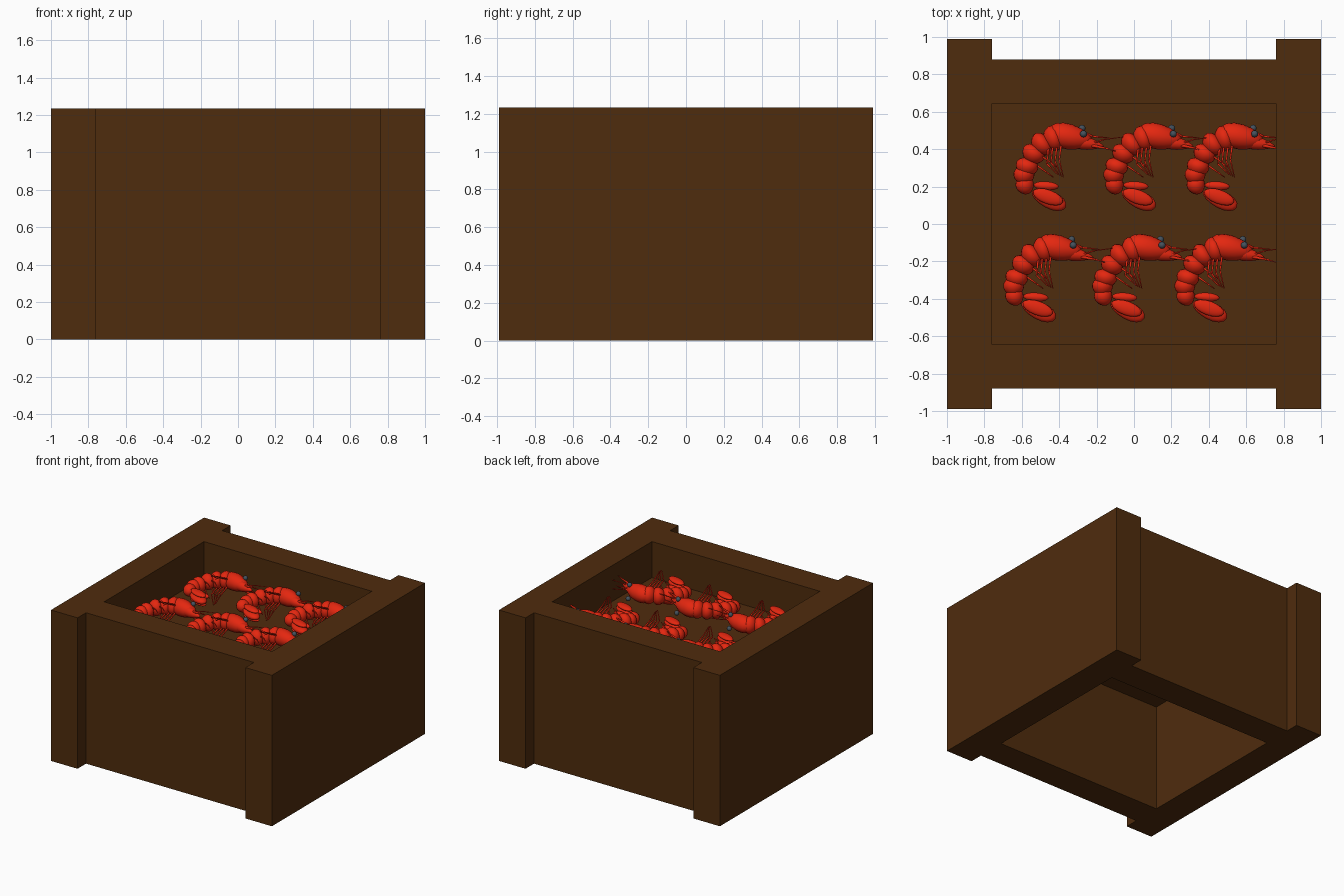
import bpy, bmesh, math
from mathutils import Matrix, Vector

if "Cube" in bpy.data.objects:
    bpy.data.objects.remove(bpy.data.objects["Cube"])


def material(name, rgb):
    m = bpy.data.materials.new(name)
    m.diffuse_color = (*rgb, 1)
    m.use_nodes = True
    m.node_tree.nodes["Principled BSDF"].inputs["Base Color"].default_value = m.diffuse_color
    return m


wood = material("dark_wood", (0.078, 0.025, 0.004))
red = material("shell_red", (0.78, 0.02, 0.005))
grey = material("eye_grey", (0.06, 0.085, 0.11))


def box(name, x0, x1, y0, y1, z0, z1):
    bm = bmesh.new()
    bmesh.ops.create_cube(bm, size=1)
    for v in bm.verts:
        v.co = Vector(((x0 + x1) / 2 + v.co.x * (x1 - x0),
                       (y0 + y1) / 2 + v.co.y * (y1 - y0),
                       (z0 + z1) / 2 + v.co.z * (z1 - z0)))
    me = bpy.data.meshes.new(name)
    bm.to_mesh(me)
    bm.free()
    me.materials.append(wood)
    bpy.context.collection.objects.link(bpy.data.objects.new(name, me))


# Crate: two long side walls, two inset end walls, raised floor
H = 1.235
box("left_wall", -1, -0.76, -0.99, 0.99, 0, H)
box("right_wall", 0.76, 1, -0.99, 0.99, 0, H)
box("front_wall", -0.76, 0.76, -0.88, -0.645, 0, H)
box("back_wall", -0.76, 0.76, 0.645, 0.88, 0, H)
box("raised_floor", -0.76, 0.76, -0.645, 0.645, 0.88, 0.94)

bm = bmesh.new()


def blob(x, y, z, rx, ry, rz, deg=0, mat=0, taper=0.0, seg=16):
    """Ellipsoid turned about z; taper narrows its +x end."""
    res = bmesh.ops.create_uvsphere(bm, u_segments=seg, v_segments=seg * 5 // 8, radius=1)
    m = (Matrix.Translation((x, y, z)) @ Matrix.Rotation(math.radians(deg), 4, 'Z')
         @ Matrix.Diagonal((rx, ry, rz, 1)))
    for v in res["verts"]:
        k = 1 - taper * v.co.x
        v.co = m @ Vector((v.co.x, v.co.y * k, v.co.z * k))
        for f in v.link_faces:
            f.material_index = mat


def limb(points, r0, r1):
    """Thin tapered rod along a polyline."""
    pts = [Vector(p) for p in points]
    n = len(pts) - 1
    for i in range(n):
        a, b = pts[i], pts[i + 1]
        d = b - a
        m = Matrix.Translation((a + b) / 2) @ d.to_track_quat('Z', 'Y').to_matrix().to_4x4()
        bmesh.ops.create_cone(bm, cap_ends=True, segments=6, depth=d.length,
                              radius1=r0 + (r1 - r0) * i / n,
                              radius2=r0 + (r1 - r0) * (i + 1) / n, matrix=m)


# Head shell and pointed snout
ZC = 1.08
blob(-0.345, 0.466, ZC, 0.125, 0.068, 0.066, -12, taper=0.2)
blob(-0.245, 0.43, ZC, 0.085, 0.034, 0.036, -10, taper=0.5)
limb([(-0.30, 0.50, ZC), (-0.22, 0.468, ZC), (-0.13, 0.46, ZC)], 0.012, 0.002)

# Curled abdomen rings: x, y, z, width, turn
for x, y, z, r, deg in [(-0.435, 0.457, 1.08, 0.069, 18), (-0.495, 0.425, 1.075, 0.067, 38),
                        (-0.54, 0.373, 1.07, 0.063, 56), (-0.573, 0.305, 1.06, 0.061, 76),
                        (-0.588, 0.26, 1.055, 0.056, 92), (-0.583, 0.207, 1.05, 0.049, 112)]:
    blob(x, y, z, 0.05, r, r, deg, taper=-0.12)

# Tail fan
blob(-0.455, 0.132, 1.05, 0.1, 0.047, 0.028, -25, taper=-0.15)
blob(-0.47, 0.204, 1.045, 0.068, 0.024, 0.022, -4)
blob(-0.46, 0.145, 1.015, 0.088, 0.038, 0.018, -20)
blob(-0.46, 0.145, 1.085, 0.085, 0.038, 0.018, -20)

# Mirrored pairs: eyes, feelers, walking legs, swimming legs
for s in (1, -1):
    ex, ey = (-0.27, 0.482) if s > 0 else (-0.278, 0.512)
    limb([(-0.30, 0.47, ZC + s * 0.03), (ex, ey, ZC + s * 0.047)], 0.008, 0.008)
    blob(ex, ey, ZC + s * 0.05, 0.019, 0.019, 0.019, mat=1, seg=10)
    limb([(-0.23, 0.43, ZC + s * 0.015), (-0.16, 0.452, ZC + s * 0.03),
          (-0.06, 0.465, ZC + s * 0.04)], 0.006, 0.002)
    limb([(-0.23, 0.42, ZC + s * 0.02), (-0.15, 0.405, ZC + s * 0.035),
          (-0.1, 0.39, ZC + s * 0.045)], 0.01, 0.002)
    for i in range(4):
        x = -0.39 - i * 0.022
        limb([(x, 0.42, ZC + s * 0.03), (x - 0.01, 0.345 - i * 0.008, ZC + s * 0.075),
              (x + 0.012 + i * 0.012, 0.25 + i * 0.005, ZC + s * (0.10 + i * 0.008))],
             0.007, 0.003)
    for x, y in [(-0.49, 0.36), (-0.515, 0.31)]:
        limb([(x, y, 1.065 + s * 0.03), (x + 0.05, y - 0.035, 1.06 + s * 0.05),
              (x + 0.085, y - 0.06, 1.055 + s * 0.05)], 0.006, 0.003)

for f in bm.faces:
    f.smooth = True
shrimp = bpy.data.meshes.new("shrimp")
bm.to_mesh(shrimp)
bm.free()
shrimp.materials.append(red)
shrimp.materials.append(grey)

# Two rows of three
for row, (dy, xs) in enumerate([(0, (0, 0.48, 0.915)), (-0.595, (-0.055, 0.42, 0.86))]):
    for col, dx in enumerate(xs):
        ob = bpy.data.objects.new(f"shrimp_{row}_{col}", shrimp)
        ob.location = (dx, dy, 0)
        bpy.context.collection.objects.link(ob)
